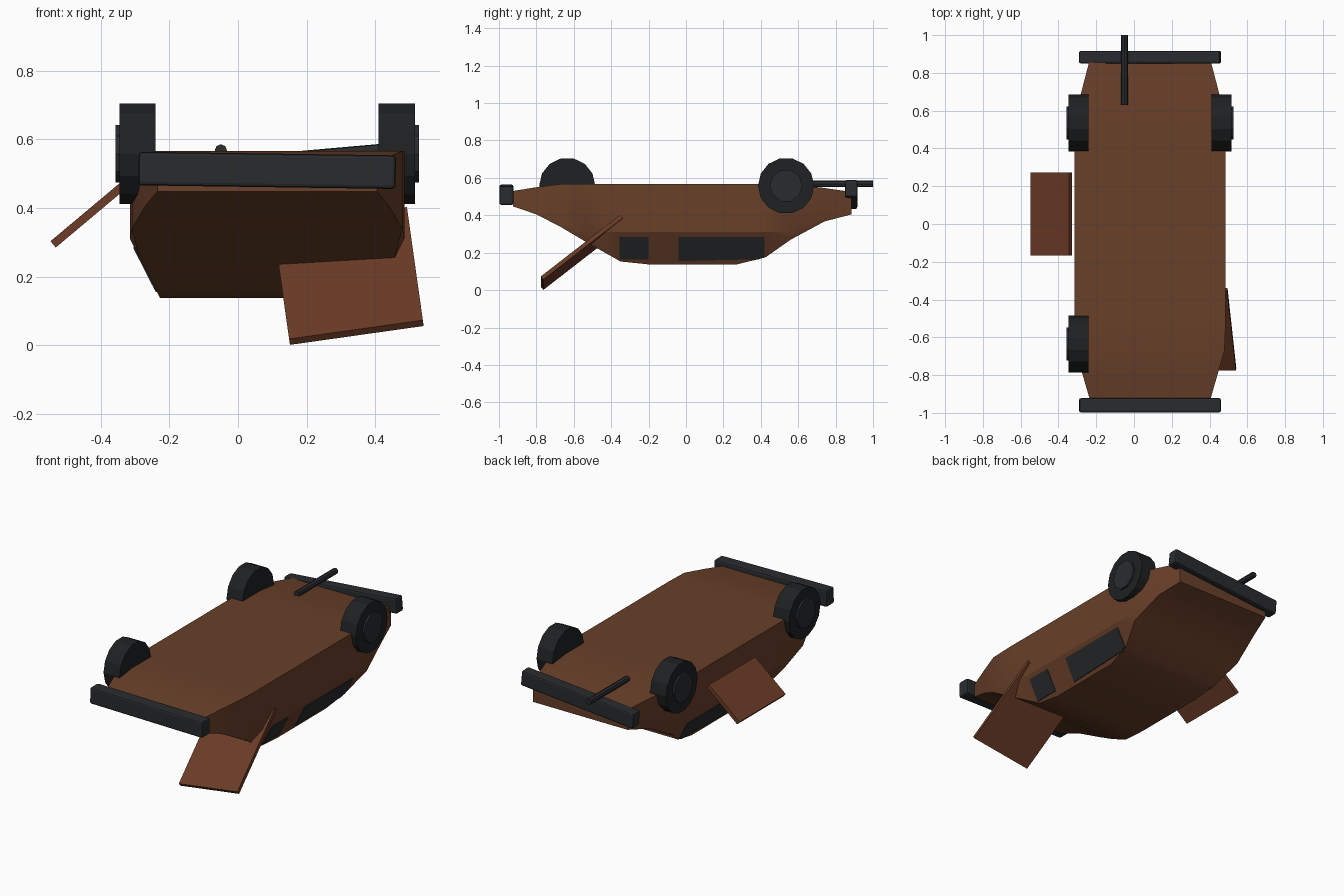
import bpy, bmesh, math
from mathutils import Matrix, Vector

if "Cube" in bpy.data.objects:
    bpy.data.objects.remove(bpy.data.objects["Cube"])

CX = 0.085  # car centreline


def mat(name, rgb):
    m = bpy.data.materials.new(name)
    m.diffuse_color = (*rgb, 1)
    m.use_nodes = True
    m.node_tree.nodes["Principled BSDF"].inputs["Base Color"].default_value = m.diffuse_color
    return m


RUST = mat("rust", (0.14, 0.05, 0.022))
PANEL = mat("panel_rust", (0.15, 0.045, 0.02))
RUBBER = mat("rubber", (0.014, 0.015, 0.016))
METAL = mat("dark_metal", (0.022, 0.024, 0.027))
GLASS = mat("glass", (0.02, 0.023, 0.026))


def mesh_obj(name, verts, faces, material):
    me = bpy.data.meshes.new(name)
    me.from_pydata(verts, [], faces)
    bm = bmesh.new()
    bm.from_mesh(me)
    bmesh.ops.recalc_face_normals(bm, faces=bm.faces)
    bm.to_mesh(me)
    bm.free()
    ob = bpy.data.objects.new(name, me)
    bpy.context.collection.objects.link(ob)
    me.materials.append(material)
    return ob


def box(name, loc, size, material, rot=Matrix(), bevel=0):
    bpy.ops.mesh.primitive_cube_add(size=1)
    ob = bpy.context.object
    ob.name = name
    ob.data.transform(Matrix.Diagonal((*size, 1)))
    ob.matrix_world = Matrix.Translation(loc) @ rot
    ob.data.materials.append(material)
    if bevel:
        b = ob.modifiers.new("bevel", 'BEVEL')
        b.width, b.segments = bevel, 2
    return ob


def cylinder(name, loc, r, depth, n, axis, material, spin=0):
    bpy.ops.mesh.primitive_cylinder_add(vertices=n, radius=r, depth=depth)
    ob = bpy.context.object
    ob.name = name
    q = Vector((0, 0, 1)).rotation_difference(Vector(axis)).to_matrix().to_4x4()
    ob.matrix_world = Matrix.Translation(loc) @ q @ Matrix.Rotation(spin, 4, 'Z')
    ob.data.materials.append(material)
    return ob


# Overturned body: stations of (y, underside z, roof-side z)
STATIONS = [(-0.925, 0.53, 0.448), (-0.80, 0.55, 0.405), (-0.67, 0.567, 0.338),
            (-0.53, 0.567, 0.255), (-0.35, 0.567, 0.153), (-0.195, 0.567, 0.137),
            (0.04, 0.567, 0.137), (0.27, 0.567, 0.137), (0.425, 0.567, 0.175),
            (0.56, 0.567, 0.27), (0.74, 0.546, 0.367), (0.885, 0.525, 0.405)]
BELT = 0.31


def half_width(y, z):
    w = 0.40
    if y > 0.56:
        w -= (y - 0.56) * 0.26
    elif y < -0.65:
        w -= (-0.65 - y) * 0.29
    return w - max(0, BELT - z) * 0.51


verts, faces = [], []
for y, top, low in STATIONS:
    belt = max(BELT, low + 0.02)
    half = [(half_width(y, z), z) for z in (top, belt, low)]
    verts += [(CX + w, y, z) for w, z in half]
    verts += [(CX - w, y, z) for w, z in reversed(half)]
for s in range(len(STATIONS) - 1):
    for k in range(6):
        a, b = s * 6 + k, s * 6 + (k + 1) % 6
        faces.append((a, b, b + 6, a + 6))
last = 6 * (len(STATIONS) - 1)
faces += [tuple(range(6)), tuple(range(last, last + 6))]
body = mesh_obj("car_body", verts, faces, RUST)
bpy.ops.object.select_all(action='DESELECT')
body.select_set(True)
bpy.context.view_layer.objects.active = body
bpy.ops.object.shade_smooth_by_angle(angle=math.radians(25))

# Side windows, lying on the sloped cabin walls
WINDOWS = {"front_window": [(-0.355, 0.285), (-0.355, 0.165), (-0.20, 0.165), (-0.20, 0.285)],
           "rear_window": [(-0.04, 0.285), (-0.04, 0.155), (0.39, 0.165), (0.42, 0.18), (0.42, 0.285)]}
for label, pts in WINDOWS.items():
    n = len(pts)
    for side, sx in (("right", 1), ("left", -1)):
        vs = [(CX + sx * (half_width(y, z) + d), y, z) for d in (0.004, -0.01) for y, z in pts]
        fs = [tuple(range(n)), tuple(range(n, 2 * n))]
        fs += [(i, (i + 1) % n, (i + 1) % n + n, i + n) for i in range(n)]
        mesh_obj(f"{side}_{label}", vs, fs, GLASS)

# Three remaining wheels (front right is missing)
for label, sx, y in (("rear_right", 1, 0.535), ("rear_left", -1, 0.535), ("front_left", -1, -0.635)):
    x = CX + sx * 0.378
    cylinder(label + "_wheel", (x, y, 0.558), 0.15, 0.106, 14, (1, 0, 0), RUBBER)
    cylinder(label + "_hub", (x + sx * 0.03, y, 0.558), 0.088, 0.07, 10, (1, 0, 0), METAL)

# Bumpers, slightly bent out of level
box("front_bumper", (CX, -0.96, 0.51), (0.75, 0.076, 0.098), METAL,
    Matrix.Rotation(math.radians(0.8), 4, 'Y'), 0.01)
box("rear_bumper", (CX, 0.883, 0.512), (0.75, 0.066, 0.092), METAL,
    Matrix.Rotation(math.radians(-5), 4, 'Y'), 0.01)

# Exhaust pipe
cylinder("exhaust_pipe", (-0.05, 0.815, 0.568), 0.018, 0.37, 8, (0, 1, 0), METAL)

# Loose bonnet hanging off the front right
u = Vector((0.39, 0, 0.055)).normalized()
v = Vector((-0.045, 0.425, 0.33)).normalized()
v = (v - u * v.dot(u)).normalized()
rot = Matrix((u, v, u.cross(v))).transposed().to_4x4()
box("loose_bonnet", (0.322, -0.557, 0.202), (0.394, 0.54, 0.022), PANEL, rot)

# Door sprung open on the left
box("open_door", (-0.438, 0.053, 0.379), (0.264, 0.44, 0.024), PANEL,
    Matrix.Rotation(math.radians(-40), 4, 'Y'))
